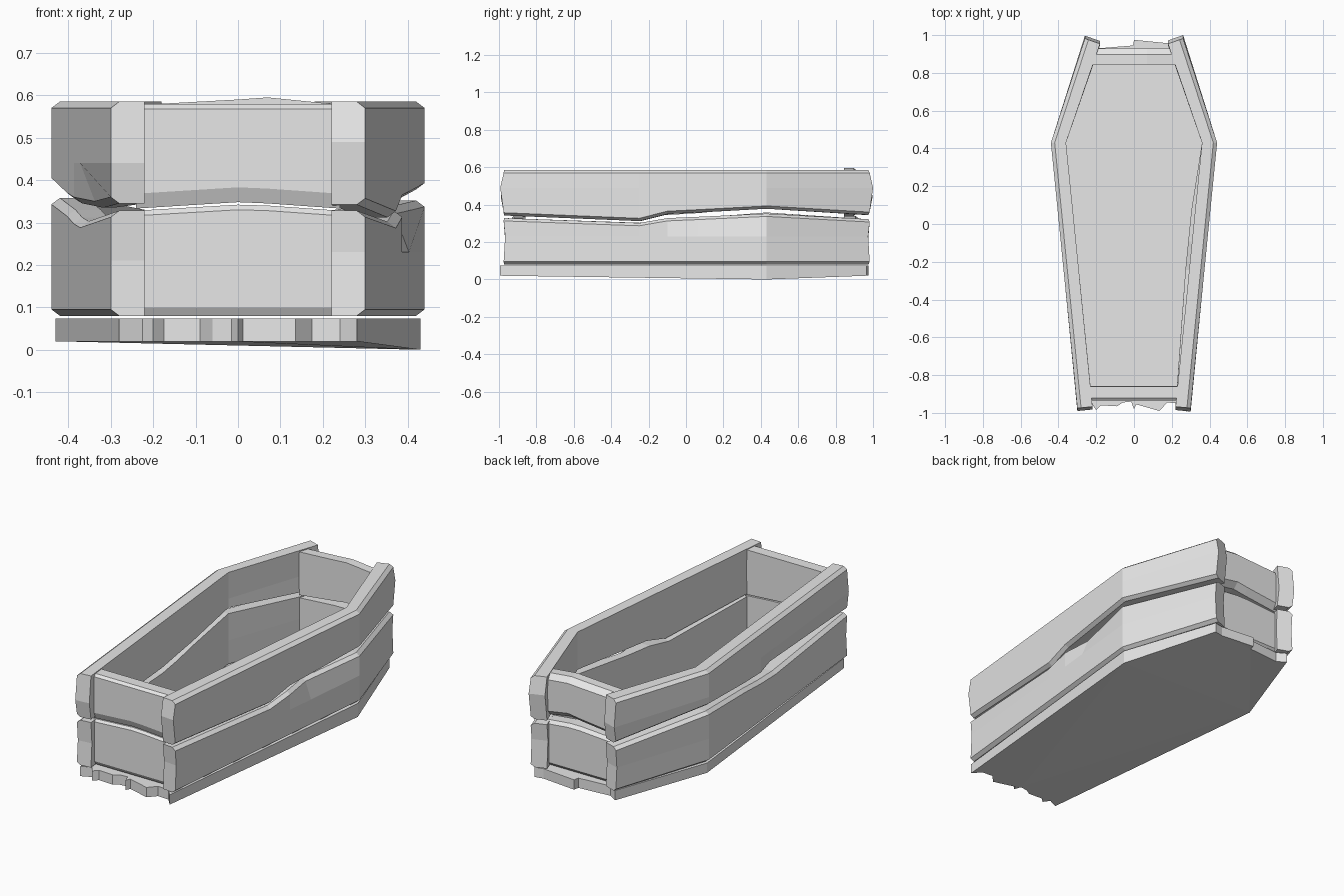
import bpy
import bmesh
from mathutils import Vector

cube = bpy.data.objects.get("Cube")
if cube:
    bpy.data.objects.remove(cube, do_unlink=True)

grey = bpy.data.materials.new("plain grey")
grey.use_nodes = True
grey.diffuse_color = (0.8, 0.8, 0.8, 1)
grey.node_tree.nodes["Principled BSDF"].inputs["Base Color"].default_value = (0.8, 0.8, 0.8, 1)


def finish(name, bm):
    bmesh.ops.recalc_face_normals(bm, faces=bm.faces[:])
    mesh = bpy.data.meshes.new(name)
    bm.to_mesh(mesh)
    bm.free()
    mesh.materials.append(grey)
    obj = bpy.data.objects.new(name, mesh)
    bpy.context.collection.objects.link(obj)


def section(outer, inward, z0, z1, zm, dent0=0, dent1=0, cut=0.02, rise0=0.015, rise1=0.015):
    """Cross-section of a board: inner bottom, round the outer face, inner top, inner middle."""
    unit = inward.normalized()
    ring = [(inward, z0), (unit * (cut + dent0), z0), (unit * dent0, z0 + rise0),
            (Vector((0, 0)), zm), (unit * dent1, z1 - rise1), (unit * (cut + dent1), z1),
            (inward, z1), (inward, zm)]
    return [Vector((*(outer + offset), z)) for offset, z in ring]


def board(name, sections, bulge):
    """Skin the sections; the middle of both ends is pushed out by the bulge vector."""
    for ring, sign in ((sections[0], -1), (sections[-1], 1)):
        for i in (3, 7):
            ring[i] += bulge * sign
    bm = bmesh.new()
    rings = [[bm.verts.new(p) for p in ring] for ring in sections]
    for a, b in zip(rings, rings[1:]):
        for i in range(8):
            j = (i + 1) % 8
            bm.faces.new((a[i], a[j], b[j], b[i]))
    for ring in (rings[0], rings[-1]):
        bm.faces.new([ring[i] for i in (0, 1, 2, 3, 7)])
        bm.faces.new([ring[i] for i in (3, 4, 5, 6, 7)])
    finish(name, bm)


# Side walls: two stacked boards each, bent at the shoulder
stations = [-0.975, -0.25, -0.1, 0.06, 0.43, 0.982]


def wall_x(y):
    if y < 0.43:
        return 0.30 + 0.14 * (y + 0.975) / 1.405
    return 0.44 - 0.18 * (y - 0.43) / 0.552


def side_board(name, side, bottoms, tops, mid, chip0=0, chip1=0, chip_at=3, extra=0, bulge=0.018):
    rings = []
    for i, y in enumerate(stations):
        slant = -0.028 if i == 5 else (0 if i == 4 else 0.008)
        thick = 0.08 + (extra if 0 < i < 4 else 0)
        chipped = i == chip_at
        rings.append(section(Vector((side * wall_x(y), y)), Vector((-side * thick, slant)),
                             bottoms[i], tops[i], mid,
                             chip0 if chipped else 0, chip1 if chipped else 0))
    board(name, rings, Vector((0, bulge, 0)))


low = [0.08] * 6
high = [0.585] * 6
side_board("left_lower_board", 1, low, [0.328, 0.302, 0.328, 0.335, 0.352, 0.322], 0.23,
           chip1=0.035, extra=0.02, bulge=-0.008)
side_board("left_upper_board", 1, [0.342, 0.312, 0.35, 0.358, 0.378, 0.345], high, 0.49, bulge=0.018)
side_board("right_lower_board", -1, low, [0.328, 0.303, 0.312, 0.33, 0.358, 0.322], 0.21, bulge=-0.008)
side_board("right_upper_board", -1, [0.345, 0.335, 0.345, 0.355, 0.39, 0.345], high, 0.44,
           chip0=0.035, chip_at=1, bulge=0.015)


# End walls: two stacked boards each, fitted between the sides
def end_board(name, y, inward, half, bottoms, tops, mid, cut, rise0, rise1):
    rings = [section(Vector((x, y)), Vector((0, inward)), z0, z1, mid,
                     cut=cut, rise0=rise0, rise1=rise1)
             for x, z0, z1 in zip((-half, 0, 0.07, half), bottoms, tops)]
    board(name, rings, Vector((0, 0, 0)))


end_board("foot_lower_board", -0.93, 0.072, 0.24, [0.08] * 4,
          [0.328, 0.342, 0.34, 0.328], 0.21, 0.012, 0.02, 0.012)
end_board("foot_upper_board", -0.935, 0.075, 0.24, [0.333, 0.348, 0.345, 0.333],
          [0.58] * 4, 0.48, 0.015, 0.035, 0.012)
end_board("head_lower_board", 0.925, -0.08, 0.22, [0.08] * 4,
          [0.325, 0.34, 0.34, 0.325], 0.21, 0.02, 0.02, 0.015)
end_board("head_upper_board", 0.93, -0.085, 0.22, [0.34, 0.365, 0.375, 0.35],
          [0.578, 0.59, 0.595, 0.58], 0.48, 0.033, 0.03, 0.025)

# Floor slab with splintered ends and one sagging shoulder
outline = [(-0.28, -0.975), (-0.225, -0.95), (-0.2, -0.985), (-0.175, -0.96), (-0.09, -0.965),
           (-0.06, -0.945), (-0.015, -0.94), (0, -0.98), (0.012, -0.955), (0.135, -0.99),
           (0.175, -0.945), (0.24, -0.95), (0.28, -0.995), (0.43, 0.43), (0.25, 0.965),
           (0.2, 0.955), (0.0, 0.975), (-0.005, 0.945), (-0.19, 0.93), (-0.24, 0.96), (-0.43, 0.43)]
bm = bmesh.new()
upper = [bm.verts.new((x, y, 0.074)) for x, y in outline]
lower = [bm.verts.new((x, y, 0 if x > 0.4 else 0.02)) for x, y in outline]
bm.faces.new(upper)
bottom = bm.faces.new(lower[::-1])
for i in range(len(outline)):
    j = (i + 1) % len(outline)
    bm.faces.new((upper[i], lower[i], lower[j], upper[j]))
bmesh.ops.triangulate(bm, faces=[bottom])
finish("floor", bm)
